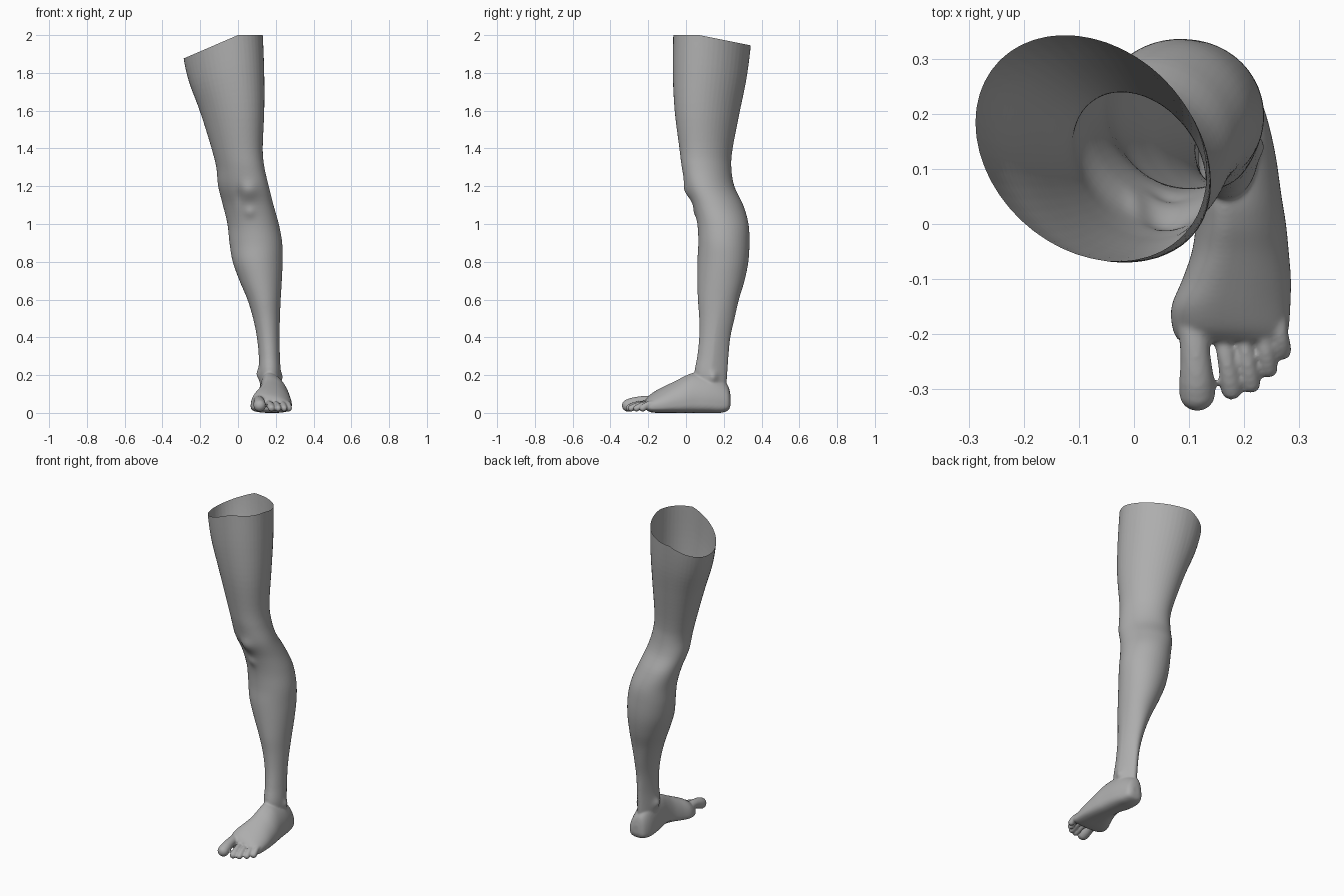
import bpy, bmesh, math
from mathutils import Vector, Matrix

if "Cube" in bpy.data.objects:
    bpy.data.objects.remove(bpy.data.objects["Cube"])

skin = bpy.data.materials.new("plain grey")
skin.diffuse_color = (0.42, 0.42, 0.42, 1)
skin.use_nodes = True
skin.node_tree.nodes["Principled BSDF"].inputs["Base Color"].default_value = skin.diffuse_color
bm = bmesh.new()


def resample(rows, n=5):
    """Catmull-Rom interpolation between table rows."""
    out = []
    for i in range(len(rows) - 1):
        p0, p1, p2, p3 = (rows[max(0, min(len(rows) - 1, i + k))] for k in (-1, 0, 1, 2))
        for s in range(n):
            t = s / n
            out.append([0.5 * (2 * b + (c - a) * t + (2 * a - 5 * b + 4 * c - d) * t * t
                               + (3 * b - a - 3 * c + d) * t ** 3)
                        for a, b, c, d in zip(p0, p1, p2, p3)])
    return out + [list(rows[-1])]


def loft(rings):
    """Closed tube through rings of points."""
    loops = [[bm.verts.new(p) for p in r] for r in rings]
    n = len(loops[0])
    for a, b in zip(loops, loops[1:]):
        for i in range(n):
            j = (i + 1) % n
            bm.faces.new((a[i], a[j], b[j], b[i]))
    bm.faces.new(loops[0][::-1])
    bm.faces.new(loops[-1])


def spow(v, e):
    return math.copysign(abs(v) ** e, v)


ANGLES = [2 * math.pi * i / 48 for i in range(48)]


def leg_ring(z, xl, xr, yf, yb, pinch, phase):
    cx, cy, rx, ry = (xl + xr) / 2, (yf + yb) / 2, (xr - xl) / 2, (yb - yf) / 2
    ring = []
    for a in ANGLES:
        s = math.sin(a + phase)
        ring.append((cx + rx * math.cos(a) * (1 - pinch * max(0, s)), cy + ry * s, z))
    return ring


def foot_ring(y, xl, xr, zb, zt):
    cx, rx = (xl + xr) / 2, (xr - xl) / 2
    zm = zb + 0.33 * (zt - zb)
    ring = []
    for a in ANGLES:
        c, s = spow(math.cos(a), 0.8), math.sin(a)
        # the instep is higher on the inner side, the sole is flat
        z = zm + (zt - zm) * s * (1 - 0.3 * c) if s > 0 else zm + (zm - zb) * spow(s, 0.55)
        ring.append((cx + rx * c, y, z))
    return ring


# Thigh, knee, calf and ankle: z, left, right, front, back, rear pinch, skew
leg = [(0.10, .125, .22, .07, .21, .2, 0), (0.20, .112, .226, .045, .218, .35, 0),
       (0.30, .11, .222, .06, .225, .35, 0), (0.40, .10, .22, .07, .235, .25, 0),
       (0.50, .08, .222, .07, .257, .15, 0), (0.60, .05, .226, .063, .28, 0, 0),
       (0.70, .008, .232, .06, .31, 0, 0), (0.80, -.028, .236, .06, .33, 0, 0),
       (0.90, -.045, .234, .065, .336, 0, -.05), (1.00, -.056, .216, .06, .331, 0, -.1),
       (1.10, -.08, .188, .038, .303, 0, -.2), (1.20, -.105, .163, .0, .256, 0, -.25),
       (1.30, -.115, .14, -.022, .24, 0, -.25), (1.40, -.14, .131, -.035, .247, 0, -.25),
       (1.60, -.200, .139, -.06, .285, 0, -.25), (1.80, -.252, .139, -.07, .32, 0, -.23),
       (2.00, -.288, .132, -.068, .343, 0, -.23), (2.06, -.29, .131, -.066, .345, 0, -.23)]
loft([leg_ring(*r) for r in resample(leg)])

# Foot from heel to ball: y, inner, outer, bottom, top
foot = [(.236, .16, .205, .04, .09), (.222, .132, .23, .012, .14), (.18, .115, .245, 0, .18),
        (.12, .11, .258, 0, .2), (.05, .112, .268, 0, .205), (0, .112, .276, 0, .19),
        (-.05, .105, .281, 0, .165), (-.10, .088, .285, 0, .142), (-.15, .068, .284, 0, .118),
        (-.19, .07, .281, .004, .093), (-.212, .08, .274, .018, .07)]
loft([foot_ring(*r) for r in resample(foot)])

# Toes: base x, base y, tip x, tip y, radius
for x0, y0, x1, y1, r in [(.108, -.17, .115, -.307, .033), (.158, -.19, .177, -.3, .0195),
                          (.195, -.19, .2125, -.29, .0175), (.23, -.18, .244, -.262, .0175),
                          (.261, -.165, .268, -.229, .0185)]:
    for i in range(13):
        t = i / 12
        rad = r * (1 - 0.16 * math.sin(math.pi * min(1, t * 1.15)))
        z = r + 0.006 + 0.02 * (1 - t) + 0.012 * math.sin(math.pi * t)
        bmesh.ops.create_icosphere(bm, subdivisions=3, radius=rad, matrix=Matrix.Translation(
            (x0 + (x1 - x0) * t, y0 + (y1 - y0) * t, z)))

bmesh.ops.recalc_face_normals(bm, faces=bm.faces)
raw = bpy.data.meshes.new("leg")
bm.to_mesh(raw)
bm.free()
obj = bpy.data.objects.new("leg", raw)
bpy.context.collection.objects.link(obj)

# Fuse the parts into one skin and soften the joins
rem = obj.modifiers.new("fuse", 'REMESH')
rem.mode, rem.voxel_size = 'VOXEL', 0.0055
smo = obj.modifiers.new("soften", 'SMOOTH')
smo.factor, smo.iterations = 0.5, 5
dg = bpy.context.evaluated_depsgraph_get()
mesh = bpy.data.meshes.new_from_object(obj.evaluated_get(dg))
obj.modifiers.clear()
obj.data = mesh
mesh.name = "leg_skin"

# Open the top
bm = bmesh.new()
bm.from_mesh(mesh)
bmesh.ops.bisect_plane(bm, geom=bm.verts[:] + bm.edges[:] + bm.faces[:], plane_co=(0, 0, 2),
                       plane_no=(0, 0, 1), clear_outer=True)

# Anatomical bumps: centre, spread, push
bumps = [((.055, -.01, 1.17), (.05, .06, .05), (0, -.018, 0)),    # kneecap
         ((.06, .03, 1.06), (.03, .05, .03), (0, -.01, 0)),       # below the kneecap
         ((.005, .02, 1.15), (.02, .06, .05), (0, .008, 0)),      # hollow beside it
         ((.235, .15, .19), (.03, .025, .028), (.016, 0, 0)),     # outer ankle bone
         ((.105, .125, .205), (.03, .028, .03), (-.014, 0, 0)),   # inner ankle bone
         ((.10, .01, .0), (.045, .07, .03), (.01, 0, .032))]      # arch
for v in bm.verts:
    p = v.co.copy()
    for c, s, push in bumps:
        d = sum(((p[k] - c[k]) / s[k]) ** 2 for k in range(3))
        if d < 9:
            v.co += Vector(push) * math.exp(-d)
    # slanted rim, lower on the inner side and the back
    if p.z > 1.5:
        t = (p.z - 1.5) / 0.5
        v.co.z -= max(0, -0.43 * p.x, 0.2 * (p.y - 0.07)) * t * t * (3 - 2 * t)
bm.to_mesh(mesh)
bm.free()

mesh.materials.clear()
mesh.materials.append(skin)
for poly in mesh.polygons:
    poly.use_smooth = True
    poly.material_index = 0
